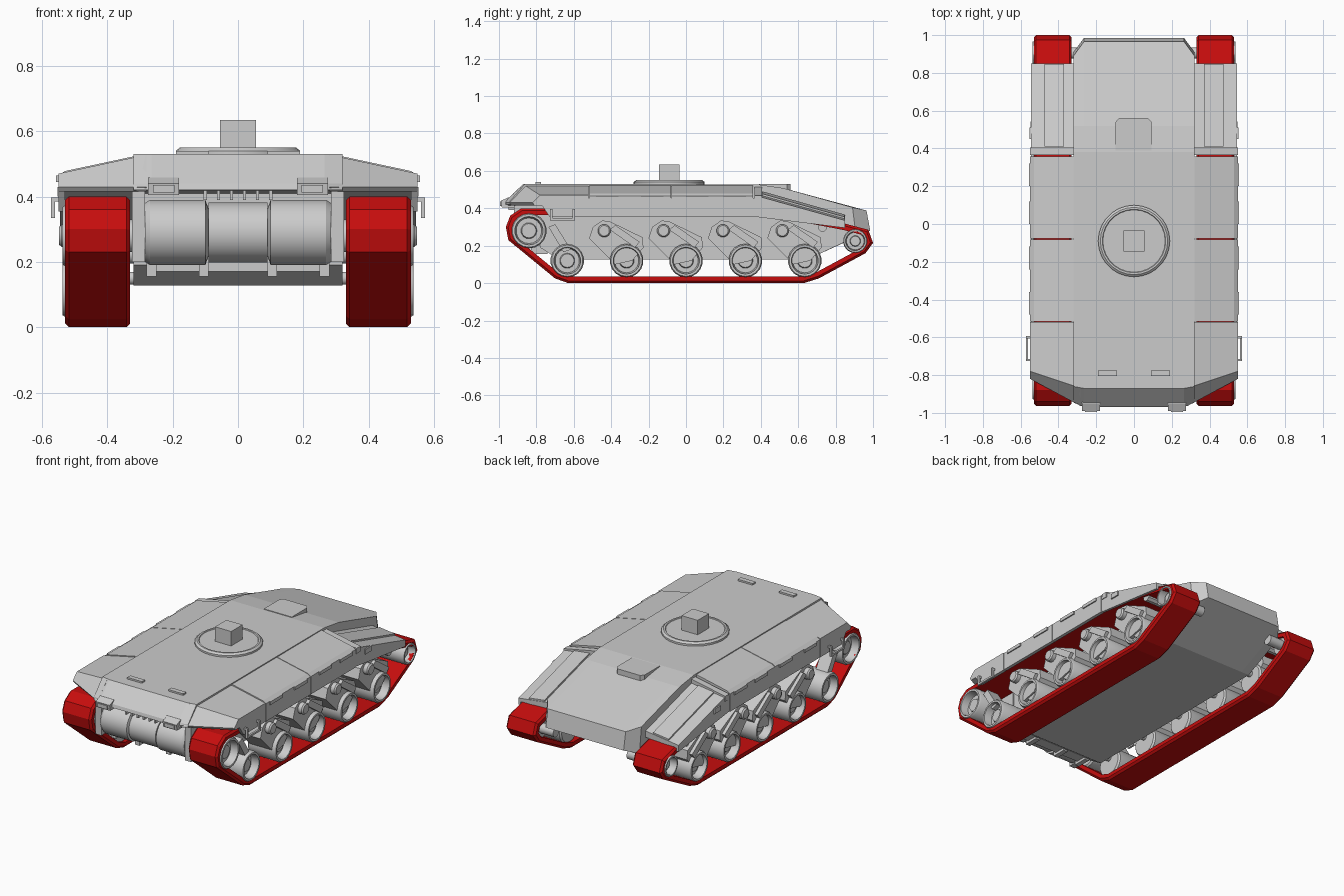
import bpy, bmesh, math
from mathutils import Vector

if "Cube" in bpy.data.objects:
    bpy.data.objects.remove(bpy.data.objects["Cube"], do_unlink=True)


def material(name, color):
    m = bpy.data.materials.new(name)
    m.use_nodes = True
    m.diffuse_color = color
    m.node_tree.nodes["Principled BSDF"].inputs["Base Color"].default_value = color
    return m


GREY = material("hull grey", (0.6, 0.6, 0.6, 1))
RED = material("track red", (0.57, 0.004, 0.004, 1))


def loft(name, sections, mat=GREY, mirror=False, closed=False, smooth=False):
    """Skin a row of matching point loops; cap the ends or join them in a ring."""
    bm = bmesh.new()
    rows = [[bm.verts.new(p) for p in s] for s in sections]
    pairs = list(zip(rows, rows[1:])) + ([(rows[-1], rows[0])] if closed else [])
    for a, b in pairs:
        for i in range(len(a)):
            j = (i + 1) % len(a)
            bm.faces.new((a[i], a[j], b[j], b[i]))
    if not closed:
        bm.faces.new(rows[0][::-1])
        bm.faces.new(rows[-1])
    bmesh.ops.recalc_face_normals(bm, faces=bm.faces)
    me = bpy.data.meshes.new(name)
    bm.to_mesh(me)
    bm.free()
    me.materials.append(mat)
    ob = bpy.data.objects.new(name, me)
    bpy.context.collection.objects.link(ob)
    if mirror:
        ob.modifiers.new("Mirror", 'MIRROR').use_mirror_merge = False
    if smooth:
        bpy.ops.object.select_all(action='DESELECT')
        ob.select_set(True)
        bpy.context.view_layer.objects.active = ob
        bpy.ops.object.shade_smooth_by_angle(angle=math.radians(32))
    return ob


def across(x, profile):
    return [(x, y, z) for y, z in profile]


def prism(name, x0, x1, profile, **kw):
    return loft(name, [across(x0, profile), across(x1, profile)], **kw)


def box(name, x0, x1, y0, y1, z0, z1, **kw):
    return prism(name, x0, x1, [(y0, z0), (y1, z0), (y1, z1), (y0, z1)], **kw)


def along(y, section):
    return [(x, y, z) for x, z in section]


def lathe_x(name, cy, cz, rings, n=20, **kw):
    """Round part about an axis along x; rings are (x, radius)."""
    turn = [2 * math.pi * (i + 0.5) / n for i in range(n)]
    return loft(name, [[(x, cy + r * math.cos(t), cz + r * math.sin(t)) for t in turn]
                       for x, r in rings], smooth=True, **kw)


def disc(name, cy, rings, n=28):
    turn = [2 * math.pi * i / n for i in range(n)]
    return loft(name, [[(r * math.cos(t), cy + r * math.sin(t), z) for t in turn]
                       for z, r in rings], smooth=True)


# Hull with chamfered rear corners
mid = [(-.97, .42), (-.965, .44), (-.87, .53), (.38, .528), (.52, .508), (.965, .388),
       (.985, .28), (.65, .127), (-.68, .127), (-.78, .19), (-.78, .41)]
edge = [(-.945, .42), (-.94, .44), (-.86, .53), (.38, .528), (.52, .508), (.89, .405),
        (.91, .248), (.65, .127), (-.68, .127), (-.78, .19), (-.78, .41)]
loft("hull", [across(-.32, edge), across(-.265, mid), across(.265, mid), across(.32, edge)])

# Front fenders, swept back towards the outside
loft("front_fender", [
    across(.28, [(-.965, .43), (-.87, .528), (-.52, .528), (-.52, .42), (-.95, .415)]),
    across(.55, [(-.82, .43), (-.78, .47), (-.52, .47), (-.52, .42), (-.81, .415)])],
    mirror=True)
prism("front_skirt", .53, .55, [(-.78, .43), (-.73, .355), (-.52, .355), (-.52, .43)], mirror=True)

# Middle fender panels: sloped roof with a hanging skirt, backed by one long strip
cover = [(.31, .525), (.53, .478), (.55, .465), (.55, .355), (.53, .355), (.53, .43), (.31, .43)]
for start in (-.515, -.077):
    loft("side_fender", [along(start, cover), along(start + .434, cover)], mirror=True)
box("skirt_backing", .532, .546, -.53, .375, .356, .455, mirror=True)


# Rear fenders, falling towards the back
def rear_cover(top, low):
    return [(.31, top), (.545, top - .03), (.545, low), (.53, low), (.53, top - .05), (.31, top - .04)]


loft("rear_fender", [along(.366, rear_cover(.5, .355)), along(.85, rear_cover(.365, .295))], mirror=True)
loft("rear_fender_rib", [
    along(y, [(.37, t), (.475, t - .013), (.475, t - .035), (.37, t - .025)])
    for y, t in ((.41, .49), (.848, .367))], mirror=True)
loft("fender_step", [along(y, [(.31, .515), (.55, .468), (.55, .435), (.31, .45)])
                     for y in (.366, .405)], mirror=True)

# Fender hinges and carry handles
for y in (.26, .06, -.18, -.42):
    box("fender_hinge", .545, .557, y - .06, y + .06, .445, .465, mirror=True)
box("rear_hinge", .54, .553, .45, .51, .40, .43, mirror=True)
for y in (-.72, -.60):
    box("handle_post", .545, .572, y - .006, y + .006, .385, .397, mirror=True)
    box("handle_side", .56, .572, y - .006, y + .006, .335, .397, mirror=True)
box("handle_grip", .56, .572, -.72, -.60, .335, .347, mirror=True)

# Front drum between the sprockets, with brackets and cooling slats
lathe_x("drum_centre", -.84, .29, [(-.09, .092), (.09, .092)], n=28)
lathe_x("drum_side", -.84, .29, [(.085, .06), (.1, .1), (.27, .1), (.285, .09)], n=28, mirror=True)
for x in (.105, .265):
    box("drum_foot", x - .015, x + .015, -.83, -.74, .155, .24, mirror=True)
box("drum_base", -.28, .28, -.81, -.7, .17, .2)
box("front_cheek", .285, .325, -.92, -.7, .2, .42, mirror=True)
for i in range(6):
    x = -.1 + i * .04
    box("front_slat", x - .005, x + .005, -.95, -.78, .39, .425)

# Front lamps and roof tabs
prism("front_lamp", .18, .275, [(-.985, .405), (-.99, .44), (-.95, .458), (-.9, .458), (-.9, .405)], mirror=True)
box("lamp_lens", .195, .26, -.995, -.98, .412, .435, mirror=True)
box("roof_tab", .09, .19, -.805, -.775, .525, .54, mirror=True)

# Roof ring, post and rear hatch
disc("roof_ring", -.09, [(.52, .19), (.54, .19), (.55, .178), (.55, .168), (.546, .165)])
box("roof_post", -.055, .055, -.145, -.035, .54, .635)
loft("roof_hatch", [
    [(-.097, .39, z), (.093, .39, z), (.093, .54, z), (.075, .56, z), (-.08, .56, z), (-.097, .54, z)]
    for z in (.48, .53)])

# Tracks: a chamfered band swept round a closed path
path = [Vector(p) for p in [
    (-.63, 0), (.63, 0), (.71, .025), (.96, .16), (1, .215), (.975, .285), (.85, .318),
    (.45, .395), (-.8, .4), (-.88, .4), (-.94, .36), (-.963, .3), (-.95, .23), (-.70, .025)]]
belt = [(.33, .035), (.53, .035), (.53, .012), (.518, 0), (.342, 0), (.33, .012)]
rings = []
for i, p in enumerate(path):
    a = (p - path[i - 1]).normalized()
    b = (path[(i + 1) % len(path)] - p).normalized()
    normal = Vector((-a.y - b.y, a.x + b.x)).normalized()
    reach = 1 / max(.5, normal.dot(Vector((-a.y, a.x))))
    rings.append([(x, *(p + normal * d * reach)) for x, d in belt])
loft("track", rings, mat=RED, mirror=True, closed=True)


def wheel(name, y, z, r):
    lathe_x(name, y, z, [(.345, r * .9), (.355, r), (.525, r), (.537, r * .93), (.537, r * .8),
                         (.49, r * .72), (.49, r * .45), (.505, r * .4)], n=18, mirror=True)


# Sprocket, idler and road wheels
wheel("drive_sprocket", -.84, .28, .095)
lathe_x("sprocket_shaft", -.84, .28, [(.27, .05), (.36, .05)], mirror=True)
wheel("idler_wheel", .905, .225, .065)
lathe_x("idler_shaft", .905, .225, [(.25, .03), (.36, .03)], mirror=True)
arm = [(-.2, .12), (-.18, .18), (-.13, .215), (-.09, .21), (.085, .125), (.09, .07), (.03, 0), (-.06, -.02)]
for i in range(5):
    y = -.635 + i * .3175
    wheel("road_wheel", y, .12, .09)
    lathe_x("wheel_axle", y, .15, [(.3, .02), (.36, .02)], mirror=True)
    if i:
        prism("swing_arm", .365, .515, [(y + a, .12 + b) for a, b in arm], mirror=True)
        lathe_x("arm_pivot", y - .12, .28, [(.3, .035), (.54, .035), (.548, .028)], n=12, mirror=True)
        # Damper lying along the arm
        prism("damper", .5, .535, [(y - .09, .285), (y - .06, .31), (y + .07, .22), (y + .045, .19)], mirror=True)
    else:
        prism("front_damper", .44, .52, [(y - .1, .3), (y - .065, .315), (y + .02, .18), (y - .02, .165)], mirror=True)
lathe_x("rear_stop", .73, .3, [(.3, .025), (.52, .025)], n=8, mirror=True)
